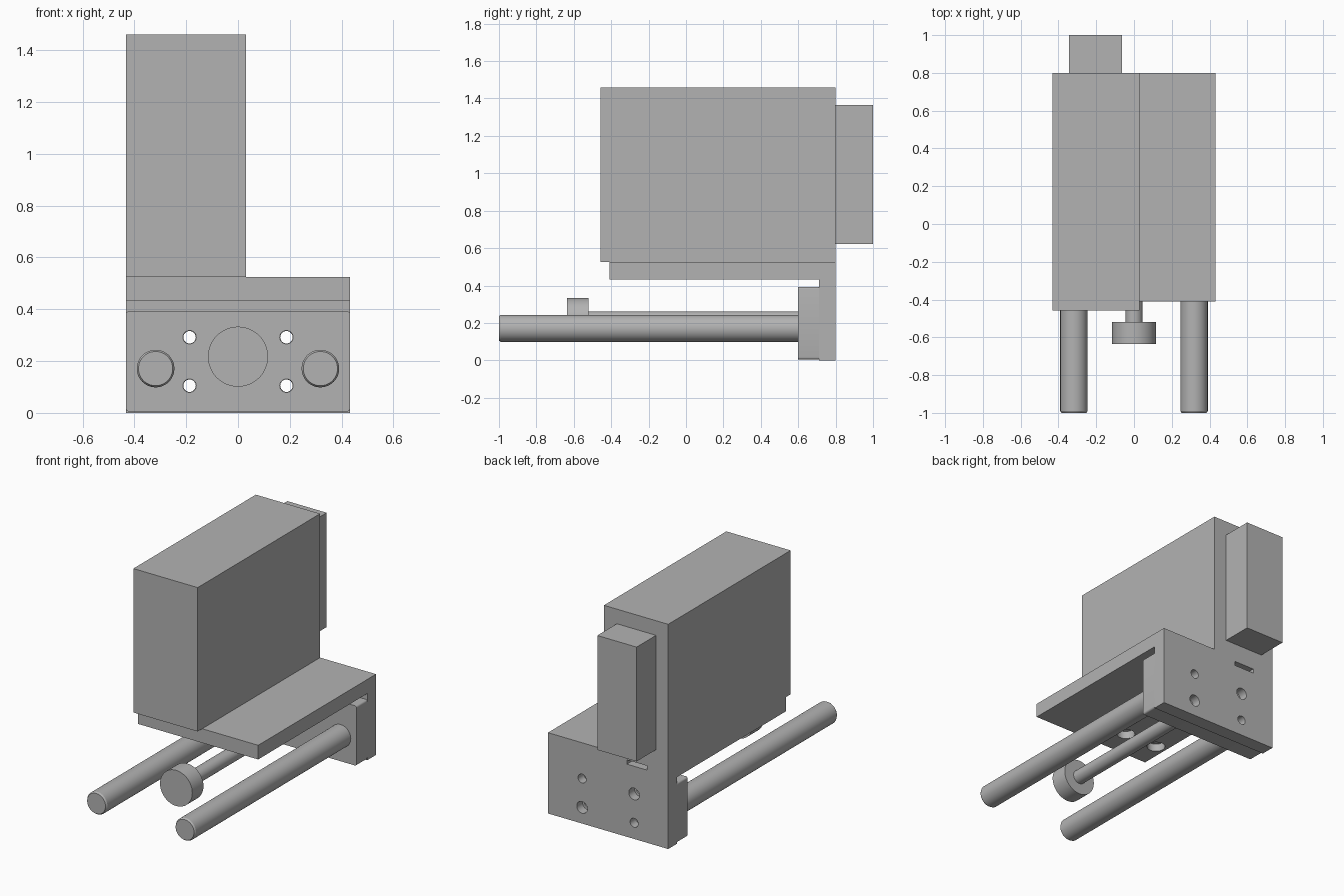
import bpy, bmesh, math
from mathutils import Vector

old = bpy.data.objects.get("Cube")
if old:
    bpy.data.objects.remove(old, do_unlink=True)

# One plain grey for the whole assembly
grey = bpy.data.materials.new("plain grey")
grey.use_nodes = True
grey.diffuse_color = (0.45, 0.45, 0.45, 1)
grey.node_tree.nodes["Principled BSDF"].inputs["Base Color"].default_value = grey.diffuse_color


def finish(name, bm):
    bmesh.ops.recalc_face_normals(bm, faces=bm.faces)
    mesh = bpy.data.meshes.new(name)
    bm.to_mesh(mesh)
    bm.free()
    mesh.materials.append(grey)
    obj = bpy.data.objects.new(name, mesh)
    bpy.context.collection.objects.link(obj)
    return obj


def activate(obj):
    bpy.ops.object.select_all(action="DESELECT")
    obj.select_set(True)
    bpy.context.view_layer.objects.active = obj


def smooth(obj):
    activate(obj)
    bpy.ops.object.shade_smooth_by_angle(angle=math.radians(30))


def prism(name, points, direction):
    """Extrude a closed outline along a direction."""
    bm = bmesh.new()
    face = bm.faces.new([bm.verts.new(p) for p in points])
    grown = bmesh.ops.extrude_face_region(bm, geom=[face])["geom"]
    moved = [g for g in grown if isinstance(g, bmesh.types.BMVert)]
    bmesh.ops.translate(bm, verts=moved, vec=Vector(direction))
    return finish(name, bm)


def box(name, x, y, z):
    outline = [(x[0], y[0], z[0]), (x[1], y[0], z[0]), (x[1], y[0], z[1]), (x[0], y[0], z[1])]
    return prism(name, outline, (0, y[1] - y[0], 0))


def turned(name, x, z, profile, sides=48):
    """Turn (y, radius) points about an axis parallel to y."""
    bm = bmesh.new()
    rings = []
    for y, r in profile:
        angles = [math.tau * i / sides for i in range(sides)]
        rings.append([bm.verts.new((x + r * math.cos(a), y, z + r * math.sin(a))) for a in angles])
    for a, b in zip(rings, rings[1:]):
        for i in range(sides):
            j = (i + 1) % sides
            bm.faces.new((a[i], a[j], b[j], b[i]))
    bm.faces.new(rings[0])
    bm.faces.new(rings[-1])
    return finish(name, bm)


def cut(obj, cutter):
    mod = obj.modifiers.new("cut", "BOOLEAN")
    mod.operation = "DIFFERENCE"
    mod.solver = "EXACT"
    mod.object = cutter
    activate(obj)
    bpy.ops.object.modifier_apply(modifier=mod.name)


LEFT, RIGHT = 0.432, -0.432

# Bracket: horizontal shelf and upright back plate in one profile
profile = [(-0.41, 0.433), (0.71, 0.433), (0.71, 0), (0.8, 0), (0.8, 0.525), (-0.41, 0.525)]
bracket = prism("bracket", [(RIGHT, y, z) for y, z in profile], (LEFT - RIGHT, 0, 0))

# Guide block with rounded corners in front of the back plate
radius, low, high = 0.012, 0.005, 0.393
corners = [(LEFT, high, 0), (RIGHT, high, 90), (RIGHT, low, 180), (LEFT, low, 270)]
outline = []
for x, z, start in corners:
    cx = x - math.copysign(radius, x)
    cz = z - radius if z == high else z + radius
    for step in range(5):
        a = math.radians(start + step * 22.5)
        outline.append((cx + radius * math.cos(a), 0.6, cz + radius * math.sin(a)))
guide_block = prism("guide_block", outline, (0, 0.11, 0))

# Four chamfered bolt holes, two of them wider at the back
cutters = []
for x in (-0.187, 0.187):
    for z in (0.105, 0.292):
        wide = (x > 0) == (z < 0.2)
        back = 0.038 if wide else 0.029
        hole = [(0.59, 0.03), (0.605, 0.024), (0.74, 0.024), (0.741, back), (0.82, back)]
        cutter = turned("hole_cutter", x, z, hole, 32)
        cut(bracket, cutter)
        cut(guide_block, cutter)
        cutters.append(cutter)

# Narrow slot in the back face
slot = box("slot_cutter", (-0.28, -0.135), (0.7, 0.9), (0.472, 0.5))
cut(bracket, slot)
cutters.append(slot)

# Round pockets under the shelf
for x in (-0.36, -0.12):
    bm = bmesh.new()
    bmesh.ops.create_cone(bm, cap_ends=True, segments=32, radius1=0.055, radius2=0.055, depth=0.1)
    bmesh.ops.translate(bm, verts=bm.verts, vec=(x, -0.22, 0.433))
    pocket = finish("pocket_cutter", bm)
    cut(bracket, pocket)
    cutters.append(pocket)

for cutter in cutters:
    bpy.data.objects.remove(cutter, do_unlink=True)
smooth(bracket)
smooth(guide_block)

# Tall housing and the connector on its back
box("housing", (RIGHT, 0.03), (-0.457, 0.8), (0.525, 1.46))
box("rear_connector", (-0.345, -0.063), (0.8, 1.0), (0.622, 1.365))

# Pair of guide rods with chamfered tips
for side, x in (("left", 0.318), ("right", -0.318)):
    smooth(turned(side + "_guide_rod", x, 0.171, [(-1, 0.066), (-0.99, 0.0725), (0.62, 0.0725)]))

# Central piston rod and round head
smooth(turned("piston_rod", 0, 0.217, [(-0.55, 0.045), (0.62, 0.045)]))
smooth(turned("piston_head", 0, 0.217, [(-0.635, 0.116), (-0.52, 0.116)]))
